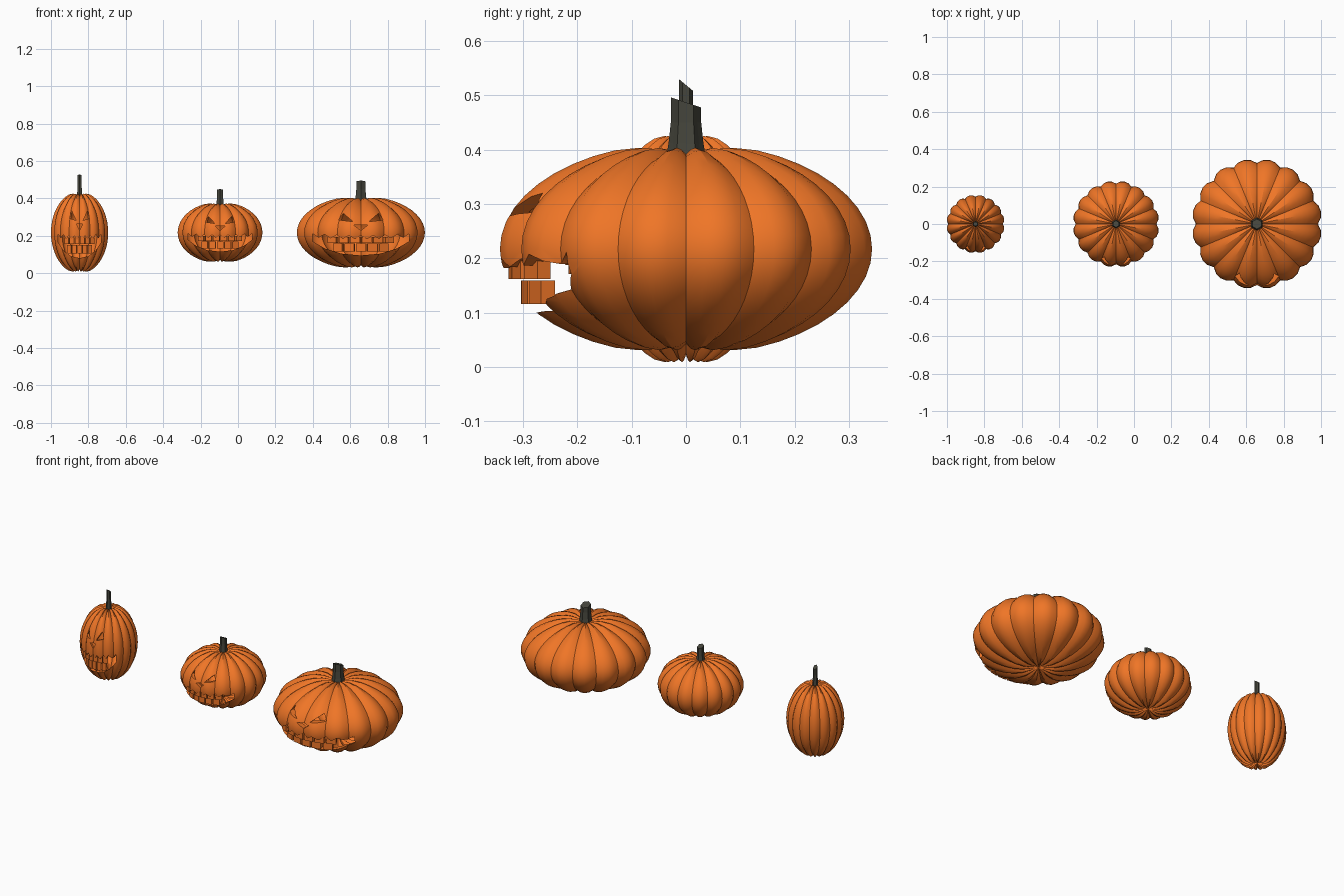
import bpy, bmesh, math
from mathutils import Vector, Matrix

if "Cube" in bpy.data.objects:
    bpy.data.objects.remove(bpy.data.objects["Cube"])

LOBES, SEG, RINGS = 16, 64, 24


def material(name, rgb):
    m = bpy.data.materials.new(name)
    m.diffuse_color = (*rgb, 1)
    m.use_nodes = True
    m.node_tree.nodes["Principled BSDF"].inputs["Base Color"].default_value = m.diffuse_color
    return m


orange = material("orange_skin", (0.87, 0.18, 0.02))
dark = material("dark_stem", (0.06, 0.06, 0.045))


def new_object(name, bm):
    me = bpy.data.meshes.new(name)
    bm.to_mesh(me)
    bm.free()
    ob = bpy.data.objects.new(name, me)
    bpy.context.collection.objects.link(ob)
    return ob


def lobed_skin(bm, size, inward=False):
    """Unit ribbed sphere with a dimple at both poles."""
    def point(t, a):
        rib = abs(math.sin(a * LOBES / 2)) ** 0.8
        s = size * (1 - 0.065 * (1 - rib))
        s *= 1 - 0.12 * math.exp(-(min(t, math.pi - t) / 0.2) ** 2)
        return Vector((math.sin(t) * math.cos(a), math.sin(t) * math.sin(a), 1.015 * math.cos(t))) * s
    rings = [[bm.verts.new(point(math.pi * i / RINGS, 2 * math.pi * j / SEG)) for j in range(SEG)]
             for i in range(1, RINGS)]
    top = bm.verts.new((0, 0, 0.87 * size))
    bottom = bm.verts.new((0, 0, -0.87 * size))

    def face(*v):
        bm.faces.new(v[::-1] if inward else v)
    for j in range(SEG):
        k = (j + 1) % SEG
        face(top, rings[0][j], rings[0][k])
        face(bottom, rings[-1][k], rings[-1][j])
        for a, b in zip(rings, rings[1:]):
            face(a[j], b[j], b[k], a[k])


def prism(bm, outline):
    """Front-facing outline pushed through the front wall."""
    front = [bm.verts.new((x, -1.4, z)) for x, z in outline]
    back = [bm.verts.new((x, -0.25, z)) for x, z in outline]
    n = len(outline)
    bm.faces.new(front)
    bm.faces.new(back[::-1])
    for i in range(n):
        bm.faces.new((front[i], back[i], back[(i + 1) % n], front[(i + 1) % n]))


# hollow shell
bm = bmesh.new()
lobed_skin(bm, 1.0)
lobed_skin(bm, 0.91, inward=True)
shell = new_object("pumpkin_shell", bm)

# face cutters: eyes, nose, jagged mouth
bm = bmesh.new()
for s in (-1, 1):
    prism(bm, [(s * 0.34, 0.35), (s * 0.12, 0.30), (s * 0.27, 0.53)])
prism(bm, [(-0.11, 0.21), (0, 0.06), (0.11, 0.21)])
upper = [(-0.74 + 1.48 * i / 16, -0.03 - (0.10 if i % 2 else 0.0) - 0.05 * math.cos((i - 8) / 8 * math.pi / 2))
         for i in range(17)]
lower = [(0.74, -0.24), (0.55, -0.44), (0.3, -0.58), (0, -0.63), (-0.3, -0.58), (-0.55, -0.44), (-0.74, -0.24)]
prism(bm, upper + lower)
bmesh.ops.recalc_face_normals(bm, faces=bm.faces)
cutter = new_object("face_cutter", bm)
cutter.hide_render = True

mod = shell.modifiers.new("carve", 'BOOLEAN')
mod.operation, mod.solver, mod.object = 'DIFFERENCE', 'EXACT', cutter
dg = bpy.context.evaluated_depsgraph_get()
body_mesh = bpy.data.meshes.new_from_object(shell.evaluated_get(dg))
bpy.data.objects.remove(shell)
bpy.data.objects.remove(cutter)

# two rows of block teeth
bm = bmesh.new()
for row, z, h in ((0, -0.20, 0.17), (1, -0.41, 0.22)):
    count = 6 if row == 0 else 5
    for i in range(count):
        x = (i - (count - 1) / 2) * 0.17
        r = 0.91 * math.sqrt(1 - z * z)
        a = math.asin(x / r)
        m = (Matrix.Translation((x, -r * math.cos(a), z)) @ Matrix.Rotation(a, 4, 'Z')
             @ Matrix.Diagonal((0.15, 0.08, h, 1)))
        bmesh.ops.create_cube(bm, size=1, matrix=m)
teeth = new_object("teeth", bm)
teeth_mesh = teeth.data
bpy.data.objects.remove(teeth)

# ribbed stem with a slanted cut top
bm = bmesh.new()
levels = []
for z, r in ((0.82, 0.11), (1.0, 0.092), (1.2, 0.08), (1.39, 0.08)):
    ring = []
    for j in range(12):
        a = 2 * math.pi * j / 12
        q = r * (1 if j % 2 else 0.85)
        y = q * math.sin(a)
        ring.append(bm.verts.new((q * math.cos(a), y, z - (0.6 * y if z > 1.3 else 0))))
    levels.append(ring)
for a, b in zip(levels, levels[1:]):
    for j in range(12):
        k = (j + 1) % 12
        bm.faces.new((a[j], a[k], b[k], b[j]))
bm.faces.new(levels[-1])
bm.faces.new(levels[0][::-1])
stem = new_object("stem", bm)
stem_mesh = stem.data
bpy.data.objects.remove(stem)

for me, mat in ((body_mesh, orange), (teeth_mesh, orange), (stem_mesh, dark)):
    me.materials.clear()
    me.materials.append(mat)
for p in body_mesh.polygons:
    p.use_smooth = True
body_mesh.set_sharp_from_angle(angle=math.radians(35))

# three pumpkins: tall, small, wide
for name, x, r, h in (("tall", -0.847, 0.156, 0.217), ("small", -0.096, 0.231, 0.162), ("wide", 0.657, 0.349, 0.194)):
    for part, me in (("pumpkin", body_mesh), ("teeth", teeth_mesh), ("stem", stem_mesh)):
        ob = bpy.data.objects.new(f"{name}_{part}", me)
        ob.location = (x, 0, 0.217)
        ob.scale = (r, r, h)
        bpy.context.collection.objects.link(ob)
